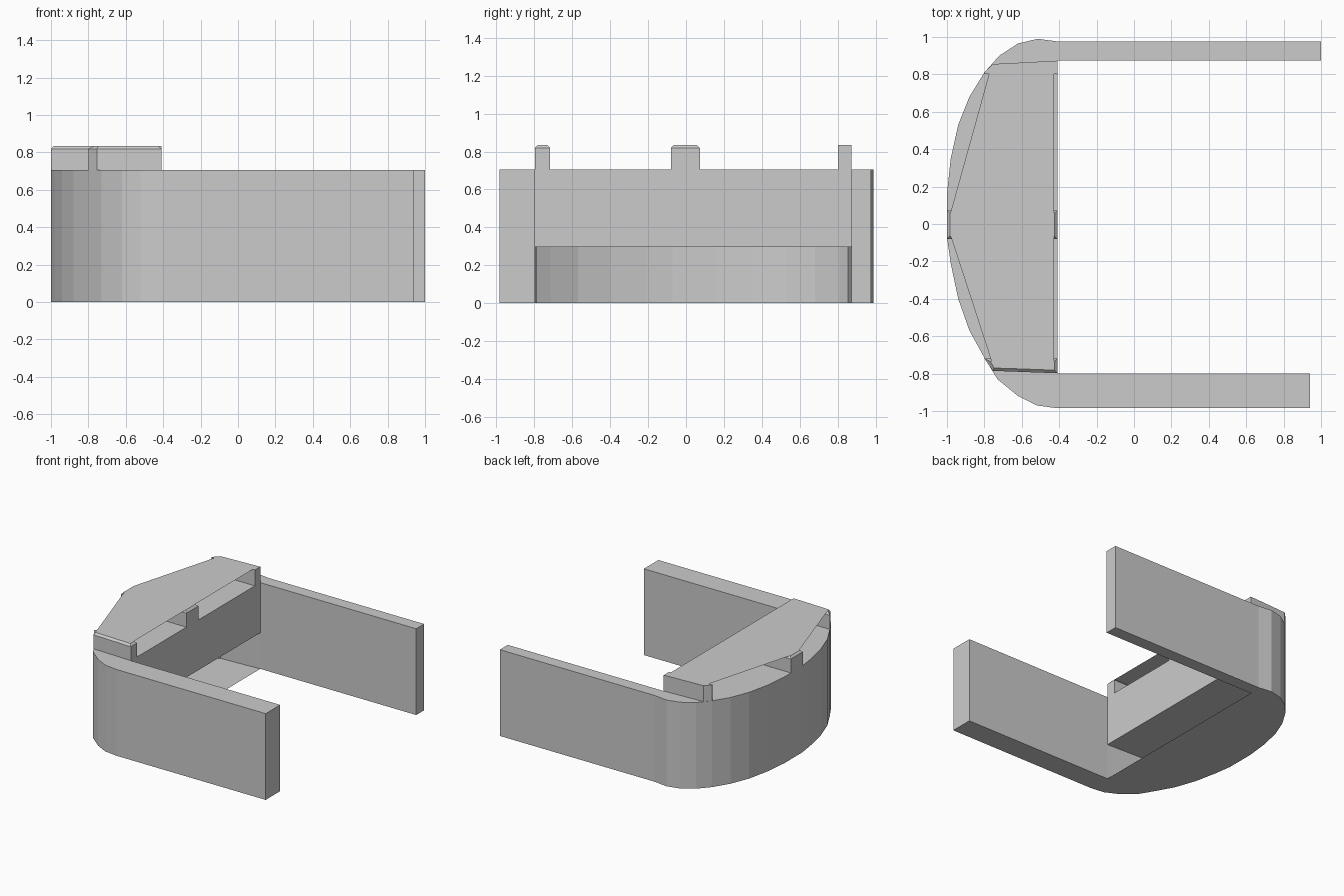
import bpy, bmesh

if "Cube" in bpy.data.objects:
    bpy.data.objects.remove(bpy.data.objects["Cube"])

H, CEIL, TOP = 0.705, 0.295, 0.835   # wall top, recess ceiling, canopy height


def finish(bm, name):
    bmesh.ops.remove_doubles(bm, verts=bm.verts, dist=1e-5)
    bmesh.ops.recalc_face_normals(bm, faces=bm.faces)
    me = bpy.data.meshes.new(name)
    bm.to_mesh(me)
    bm.free()
    ob = bpy.data.objects.new(name, me)
    bpy.context.collection.objects.link(ob)
    return ob


def prism(name, pts, z0, z1, chamfer=0):
    """Extrude a plan outline upwards, optionally chamfering its top rim."""
    bm = bmesh.new()
    base = bm.faces.new([bm.verts.new((x, y, z0)) for x, y in pts])
    ext = bmesh.ops.extrude_face_region(bm, geom=[base], use_keep_orig=True)
    for v in ext['geom']:
        if isinstance(v, bmesh.types.BMVert):
            v.co.z = z1
    bmesh.ops.recalc_face_normals(bm, faces=bm.faces)
    if chamfer:
        rim = [e for e in bm.edges if all(v.co.z > z1 - 1e-4 for v in e.verts)]
        bmesh.ops.bevel(bm, geom=rim, offset=chamfer, segments=1, affect='EDGES')
    return finish(bm, name)


# Plan curves: rounded corners of both arms and the bow between them
back_corner = [(-0.8, 0.81), (-0.72, 0.9), (-0.62, 0.965), (-0.515, 0.99), (-0.4, 0.975)]
front_corner = [(-0.8, -0.715), (-0.73, -0.83), (-0.62, -0.92), (-0.52, -0.97), (-0.41, -0.985)]
bow = [(-0.8, 0.81), (-0.88, 0.68), (-0.94, 0.53), (-0.98, 0.35), (-1, 0.16), (-1, -0.07),
       (-0.98, -0.21), (-0.94, -0.4), (-0.88, -0.57), (-0.8, -0.715)]
inner_back = [(-0.41, 0.873), (-0.755, 0.855)]
inner_front = [(-0.755, -0.785), (-0.41, -0.798)]

# Side arms, full height
prism("back_arm", back_corner + [(1, 0.975), (1, 0.873)] + inner_back, 0, H)
prism("front_arm", front_corner + [(0.94, -0.985), (0.94, -0.798)] + inner_front[::-1], 0, H)

# Raised block bridging the arms above the recess
pocket = inner_back + bow + inner_front
prism("bridge_block", pocket, CEIL, H)

# Thin floor and curved skin of the recess
bm = bmesh.new()
low = [bm.verts.new((x, y, 0)) for x, y in pocket]
bm.faces.new(low)
skin = low[2:-2]
high = [bm.verts.new((v.co.x, v.co.y, CEIL)) for v in skin]
for i in range(len(skin) - 1):
    bm.faces.new((skin[i], skin[i + 1], high[i + 1], high[i]))
finish(bm, "recess_shell")

# Three chamfered ribs carrying the canopy
ribs = {
    "middle_rib": [(-1, 0.073), (-1, -0.08), (-0.41, -0.08), (-0.41, 0.073)],
    "back_rib": inner_back + [(-0.8, 0.81), (-0.8, 0.803), (-0.41, 0.803)],
    "front_rib": inner_front + [(-0.41, -0.718), (-0.8, -0.718)],
}
for name, pts in ribs.items():
    prism(name, pts, H, TOP, 0.0 if name == "back_rib" else 0.016)

# Thin canopy sheet on the ribs
bm = bmesh.new()
sheet = [(-0.98, 0.065), (-0.98, -0.065), (-0.75, -0.77), (-0.427, -0.78),
         (-0.427, 0.855), (-0.765, 0.838)]
bm.faces.new([bm.verts.new((x, y, TOP + 0.001)) for x, y in sheet])
finish(bm, "canopy")
